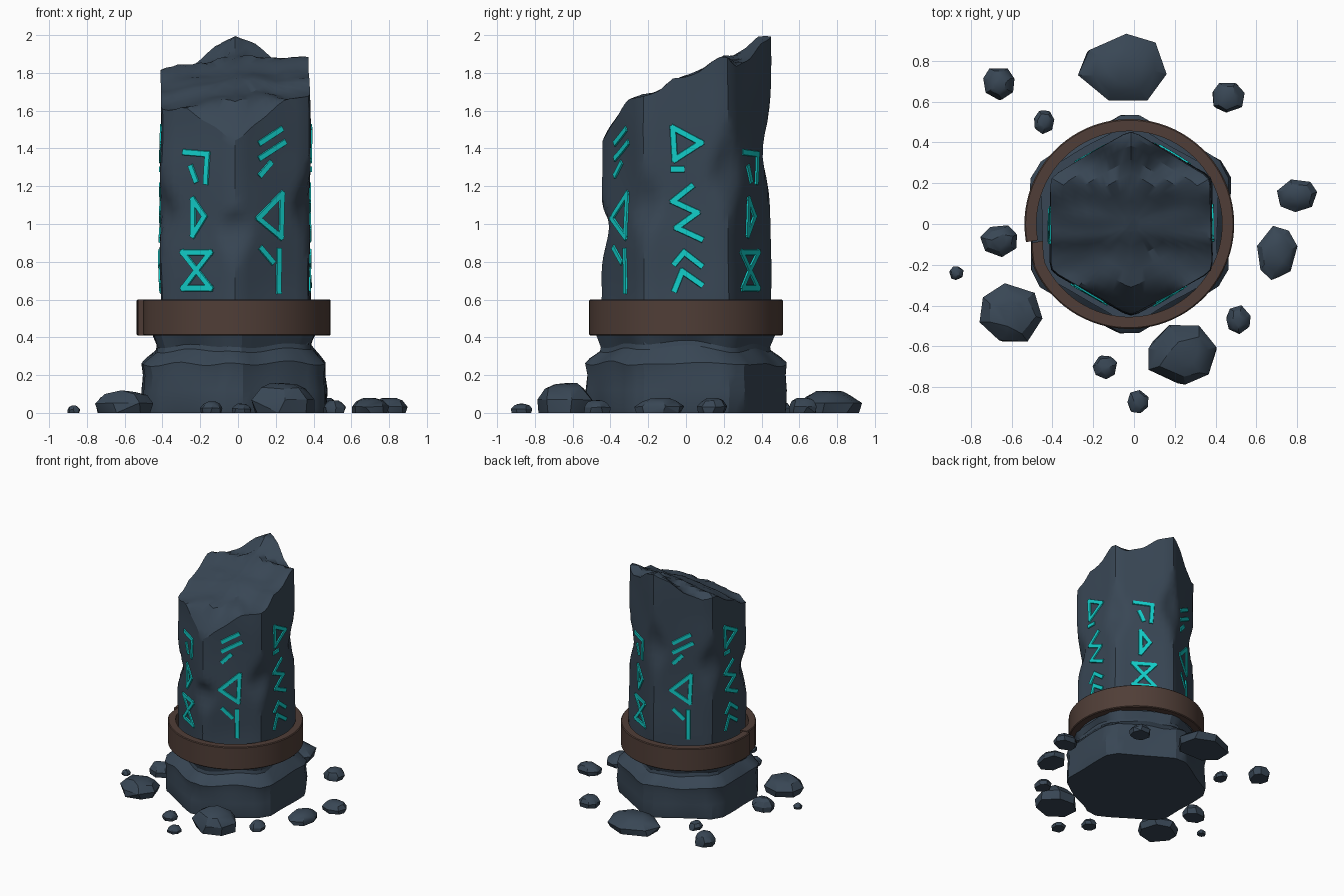
import bpy, bmesh, math, random
from math import sin, cos, radians, pi
from mathutils import Vector, noise
from mathutils.bvhtree import BVHTree

random.seed(4)
cube = bpy.data.objects.get("Cube")
if cube:
    bpy.data.objects.remove(cube, do_unlink=True)


def material(name, rgb, roughness=0.9):
    m = bpy.data.materials.new(name)
    m.use_nodes = True
    m.diffuse_color = (*rgb, 1)
    shader = m.node_tree.nodes["Principled BSDF"]
    shader.inputs["Base Color"].default_value = (*rgb, 1)
    shader.inputs["Roughness"].default_value = roughness
    return m


stone = material("slate stone", (0.04, 0.062, 0.09))
bronze = material("brown band", (0.08, 0.048, 0.038))
teal = material("teal glow", (0.006, 0.62, 0.59))


def finish(bm, name, mat, angle=None):
    """Turn a bmesh into a named object, optionally smooth shaded."""
    bmesh.ops.recalc_face_normals(bm, faces=bm.faces)
    mesh = bpy.data.meshes.new(name)
    bm.to_mesh(mesh)
    bm.free()
    mesh.materials.append(mat)
    ob = bpy.data.objects.new(name, mesh)
    bpy.context.collection.objects.link(ob)
    if angle:
        bpy.ops.object.select_all(action="DESELECT")
        ob.select_set(True)
        bpy.context.view_layer.objects.active = ob
        bpy.ops.object.shade_smooth_by_angle(angle=radians(angle))
    return ob


def loft(bm, rings, closed=True):
    """Skin a list of equal-length point rings."""
    rows = [[bm.verts.new(p) for p in ring] for ring in rings]
    n = len(rows[0])
    for a, b in zip(rows, rows[1:]):
        for i in range(n if closed else n - 1):
            j = (i + 1) % n
            bm.faces.new((a[i], a[j], b[j], b[i]))
    return rows


def hexagon_radius(angle, apothem, corner):
    """Radius of a six-sided outline whose corners are chamfered."""
    t = (angle + pi / 6) % (pi / 3) - pi / 6
    return min(apothem / cos(t), corner / cos(pi / 6 - abs(t)))


def rough(p, size, amount):
    return noise.noise(Vector(p) * size) * amount


def table(points, x):
    """Piecewise linear lookup."""
    for (x0, y0), (x1, y1) in zip(points, points[1:]):
        if x <= x1:
            return y0 + (y1 - y0) * max(0, x - x0) / (x1 - x0)
    return points[-1][1]


STEPS = 72
ANGLES = [2 * pi * i / STEPS for i in range(STEPS)]
CENTRE = -0.015

# Broken pillar shaft with a slanted, jagged top
SLOPE = [(-0.46, 1.42), (-0.4, 1.52), (-0.3, 1.66), (-0.13, 1.7), (-0.07, 1.76),
         (0.08, 1.81), (0.2, 1.89), (0.27, 1.89), (0.39, 2.0), (0.46, 1.99)]


def top_height(x, y):
    z = table(SLOPE, y)
    back = min(1, max(0, (y - 0.22) / 0.1))
    z -= 0.45 * back * min(abs(x), 0.2)
    if x < 0:
        z -= 0.16 * -x * (1 - back * 0.5)
    ragged = min(1, 4 * abs(x))
    return z + rough((x, y, 0), 7, 0.03) * ragged


def shaft_point(angle, t):
    z = 0.36 + t * 1.3
    corner = 0.447 - 0.045 * math.exp(-((z - 1.12 - 0.06 * sin(angle)) / 0.13) ** 2)
    r = hexagon_radius(angle, 0.395, corner)
    x, y = r * cos(angle), r * sin(angle)
    z = 0.36 + t * (top_height(x, y) - 0.36)
    k = 1 + rough((x, y, z), 3, 0.025)
    return Vector((x * k + CENTRE, y * k, z))


bm = bmesh.new()
ROWS = 26
rings = [[shaft_point(a, i / ROWS) for a in ANGLES] for i in range(ROWS + 1)]
rim = rings[-1]
for s in (0.95, 0.85, 0.7, 0.55, 0.4, 0.25, 0.1):
    cap = []
    for p in rim:
        x, y = (p.x - CENTRE) * s, p.y * s
        cap.append((x + CENTRE, y, top_height(x, y)))
    rings.append(cap)
rows = loft(bm, rings)
bm.faces.new(rows[-1])
bm.faces.new(rows[0])
bm.normal_update()
surface = BVHTree.FromBMesh(bm)
finish(bm, "pillar_shaft", stone, 28)

# Wider plinth under the shaft
bm = bmesh.new()
PROFILE = [(0, 0.99), (0.03, 1), (0.12, 1), (0.2, 0.985), (0.26, 1),
           (0.29, 0.95), (0.335, 0.85), (0.36, 0.84), (0.42, 0.89)]
rings = []
for z, s in PROFILE:
    ring = []
    for a in ANGLES:
        r = hexagon_radius(a, 0.485, 0.532) * s
        x, y = r * cos(a), r * sin(a)
        k = 1 + rough((x, y, z), 4, 0.03)
        lift = rough((x, y, 1), 4, 0.04) if 0.25 < z < 0.4 else 0
        ring.append((x * k - 0.02, y * k, z + lift))
    rings.append(ring)
rows = loft(bm, rings)
bm.faces.new(rows[0])
bm.faces.new(rows[-1])
finish(bm, "plinth", stone, 28)

# Split metal band: one end bent slightly inward at the break
bm = bmesh.new()
SECTION = [(0.455, 0.41), (0.508, 0.41), (0.514, 0.416), (0.514, 0.594), (0.508, 0.6), (0.455, 0.6)]
rings = []
for i in range(81):
    a = radians(191 + 359 * i / 80)
    bend = 0.025 * max(0, 1 - i / 3)
    rings.append([((r - bend) * cos(a) - 0.023, (r - bend) * sin(a), z) for r, z in SECTION])
rows = loft(bm, rings)
bm.faces.new(rows[0])
bm.faces.new(rows[-1])
finish(bm, "metal_band", bronze, 30)

# Abstract carved marks: strokes as (across, height) in hundredths
PENNANTS = [[(-7, 151), (8, 143), (-6, 134), (-7, 151)], [(-7, 129), (-2, 129)],
            [(3, 120), (-7, 112), (6, 106), (-5, 98), (8, 92)],
            [(-6, 79), (-1, 85), (8, 78)], [(-6, 65), (-2, 75), (8, 68)]]
SLASHES = [[(-7, 143), (5, 150)], [(-7, 135), (7, 143)], [(-7, 126), (-1, 132)],
           [(-9, 103), (6, 116), (5, 93), (-9, 103)],
           [(4, 64), (4, 86)], [(-7, 87), (0, 80)]]
HOOKS = [[(-8, 138), (6, 137), (5, 122)], [(-4, 130), (-1, 123)],
         [(-3, 113), (4, 104), (-3, 94), (-3, 113)],
         [(-9, 85), (8, 85), (-9, 66), (8, 66), (-9, 85)]]


def on_surface(angle, u, z, lift):
    out = Vector((cos(angle), sin(angle), 0))
    side = Vector((-sin(angle), cos(angle), 0))
    start = out + side * u + Vector((CENTRE, 0, z))
    hit = surface.ray_cast(start, -out)[0]
    return hit + out * lift


def stroke(bm, angle, p, q, half=0.017):
    """Lay one bevelled bar along the stone surface."""
    p, q = Vector(p) / 100, Vector(q) / 100
    d = (q - p).normalized()
    p, q = p - d * half * 0.7, q + d * half * 0.7
    n = Vector((-d.y, d.x))
    rings = []
    for i in range(6):
        c = p.lerp(q, i / 5)
        ring = []
        for w, lift in ((-1.15, -0.01), (-0.8, 0.008), (0.8, 0.008), (1.15, -0.01)):
            e = c + n * w * half
            ring.append(on_surface(angle, e.x, e.y, lift))
        rings.append(ring)
    rows = loft(bm, rings)
    bm.faces.new(rows[0])
    bm.faces.new(rows[-1])


for name, marks, first in (("pennant", PENNANTS, 0), ("slash", SLASHES, -60), ("hook", HOOKS, -120)):
    for side, degrees in (("first", first), ("second", first + 180)):
        bm = bmesh.new()
        for line in marks:
            for p, q in zip(line, line[1:]):
                stroke(bm, radians(degrees), p, q)
        finish(bm, f"{name}_marks_{side}", teal)

# Fallen rubble: x, y, width, depth, height
RUBBLE = [(-0.05, 0.76, 0.43, 0.34, 0.12), (-0.66, 0.69, 0.16, 0.17, 0.1),
          (-0.44, 0.5, 0.1, 0.12, 0.06), (0.46, 0.62, 0.16, 0.16, 0.08),
          (0.8, 0.14, 0.2, 0.16, 0.08), (0.7, -0.14, 0.2, 0.27, 0.08),
          (0.51, -0.47, 0.12, 0.14, 0.07), (0.24, -0.64, 0.36, 0.31, 0.16),
          (0.02, -0.87, 0.11, 0.12, 0.05), (-0.14, -0.7, 0.12, 0.12, 0.06),
          (-0.6, -0.44, 0.32, 0.3, 0.12), (-0.66, -0.08, 0.19, 0.16, 0.1),
          (-0.87, -0.24, 0.07, 0.07, 0.04)]
for k, (x, y, w, d, h) in enumerate(RUBBLE):
    bm = bmesh.new()
    turn = random.uniform(0, pi)
    for z, s in ((0, 0.93), (0.45, 1), (0.85, 0.72), (1, 0.4)):
        for i in range(7):
            a = turn + 2 * pi * i / 7 + random.uniform(-0.15, 0.15)
            r = s * random.uniform(0.93, 1.07) / 2
            top = z * random.uniform(0.88, 1)
            bm.verts.new((x + w * r * cos(a), y + d * r * sin(a), h * top))
    hull = bmesh.ops.convex_hull(bm, input=bm.verts)
    loose = set(hull["geom_interior"]) | set(hull["geom_unused"])
    bmesh.ops.delete(bm, geom=[v for v in loose if isinstance(v, bmesh.types.BMVert)], context="VERTS")
    finish(bm, f"rubble_{k + 1}", stone, 25)
